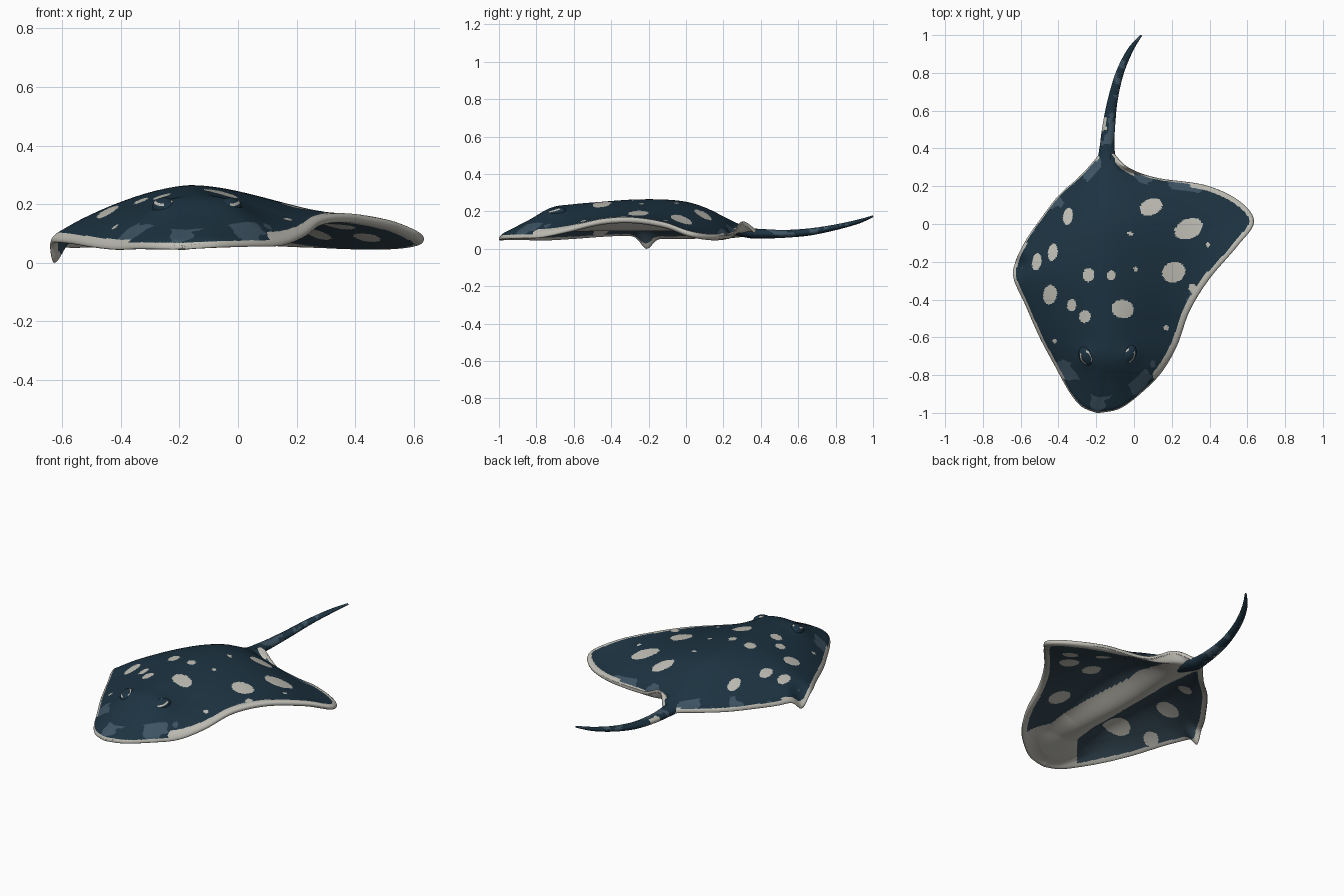
import bpy, bmesh, math
from mathutils import Vector, noise, kdtree

if "Cube" in bpy.data.objects:
    bpy.data.objects.remove(bpy.data.objects["Cube"])

# ---------- materials ----------
def mat(name, c):
    m = bpy.data.materials.new(name)
    m.diffuse_color = (*c, 1)
    m.use_nodes = True
    m.node_tree.nodes["Principled BSDF"].inputs["Base Color"].default_value = m.diffuse_color
    return m
MATS = [mat("navy skin", (0.012, 0.033, 0.053)), mat("pale cream", (0.53, 0.52, 0.465)),
        mat("mid blue", (0.048, 0.088, 0.125)), mat("under slate", (0.034, 0.064, 0.087))]
NAVY, PALE, MID, SLATE = range(4)
EYES = (("left_eye", -.25, -.70, -1), ("right_eye", -.03, -.69, 1))

# ---------- helpers ----------
def spline(pts, u):
    """Smooth curve through points, u in 0..1."""
    f = u * (len(pts) - 1)
    i = min(int(f), len(pts) - 2)
    t = f - i
    b, c = pts[i], pts[i + 1]
    a, d = pts[max(i - 1, 0)], pts[min(i + 2, len(pts) - 1)]
    return [0.5 * (2*q + (r - p)*t + (2*p - 5*q + 4*r - s)*t*t + (3*q - p - 3*r + s)*t**3)
            for p, q, r, s in zip(a, b, c, d)]

def clamp(v):
    return max(0.0, min(1.0, v))

def loft(name, rows, colour):
    """Skin a list of closed rings; colour(face centre, row, column) gives the material."""
    n = len(rows[0])
    verts = [p for r in rows for p in r]
    faces = [(i*n + j, i*n + (j+1) % n, (i+1)*n + (j+1) % n, (i+1)*n + j)
             for i in range(len(rows) - 1) for j in range(n)]
    cols = [colour((Vector(verts[f[0]]) + Vector(verts[f[2]])) / 2, k // n, k % n)
            for k, f in enumerate(faces)]
    faces += [tuple(range(n)), tuple(range((len(rows) - 1)*n, len(rows)*n))]
    cols += [cols[0], cols[-1]]
    me = bpy.data.meshes.new(name)
    me.from_pydata(verts, [], faces)
    for m in MATS:
        me.materials.append(m)
    me.polygons.foreach_set("material_index", cols)
    me.polygons.foreach_set("use_smooth", [True] * len(faces))
    bm = bmesh.new()
    bm.from_mesh(me)
    bmesh.ops.recalc_face_normals(bm, faces=bm.faces)
    bm.to_mesh(me)
    bm.free()
    ob = bpy.data.objects.new(name, me)
    bpy.context.collection.objects.link(ob)
    return ob

# ---------- body disc: stations of spine, left rim, right rim ----------
STATIONS = [
    (-.19, -1.0, .056, -.20, -1.0, .055, -.18, -1.0, .055),
    (-.17, -.93, .092, -.28, -.965, .056, -.07, -.975, .062),
    (-.15, -.83, .145, -.345, -.885, .056, .05, -.885, .065),
    (-.14, -.72, .206, -.42, -.75, .053, .15, -.78, .068),
    (-.14, -.60, .225, -.50, -.60, .062, .23, -.64, .10),
    (-.15, -.45, .238, -.575, -.43, .075, .295, -.46, .145),
    (-.16, -.28, .25, -.637, -.29, .08, .40, -.29, .155),
    (-.16, -.12, .25, -.628, -.20, .07, .545, -.12, .13),
    (-.15, .0, .238, -.575, -.09, .06, .635, .01, .085),
    (-.145, .10, .208, -.50, .02, .062, .56, .12, .065),
    (-.14, .19, .165, -.40, .15, .065, .38, .205, .065),
    (-.135, .27, .125, -.29, .25, .067, .12, .245, .075),
    (-.135, .33, .10, -.20, .35, .08, -.03, .30, .14),
    (-.14, .40, .08, -.17, .40, .075, -.11, .38, .08)]
ROWS, HALF = 330, 80
stations = [spline(STATIONS, i / ROWS) for i in range(ROWS + 1)]

# distance-to-rim lookup, used for the rounded edge and the pale border
rim = [(s[k], s[k+1], 0) for s in stations for k in (3, 6)]
for s in (stations[0], stations[-1]):
    rim += [(s[3] + (s[6]-s[3])*k/8, s[4] + (s[7]-s[4])*k/8, 0) for k in range(9)]
kd = kdtree.KDTree(len(rim))
for k, p in enumerate(rim):
    kd.insert(p, k)
kd.balance()

rows, dist = [], []
for s in stations:
    spine = s[0:3]
    top, low, dr = [], [], []
    for j in range(2*HALF + 1):
        edge = s[3:6] if j < HALF else s[6:9]
        t = (1 - abs(j - HALF) / HALF) ** 1.25
        x, y = (edge[k] + (spine[k] - edge[k]) * t for k in (0, 1))
        g = 1 - (1 - t) ** 1.6
        if j > HALF:                                 # right wing is flatter outside
            q = t ** 1.15
            g += (q*q*(3 - 2*q) - g) * clamp((spine[1] + .75) / .25)
        m = edge[2] + (spine[2] - edge[2]) * g
        d = kd.find((x, y, 0))[2] if 0 < t else 0.0
        e = clamp(d / .022)
        h = .016 * math.sqrt(1 - (1 - e) ** 2)
        # hanging left fin tip
        m -= .062 * math.exp(-((x + .63)**2 + (y + .21)**2) / .045**2)
        w = (.11 if j < HALF else .13) + .12 * clamp((-.6 - y) / .3)
        bottom = m - h - .02 * t * clamp(d / .12)
        belly = math.exp(-((x - spine[0]) / w)**2) * .9 * clamp(d / .08)
        keel = .085 - .03 * clamp((-.75 - y) / .2)
        bottom += (min(keel, bottom) - bottom) * belly
        # soft brow around each eye
        brow = sum(.012 * math.exp(-((x - a)**2 + (y - b)**2) / .06**2) for _, a, b, _ in EYES)
        top.append((x, y, m + h + brow))
        low.append((x, y, bottom))
        dr.append(d)
    rows.append(top + low[-2:0:-1])
    dist.append(dr + dr[-2:0:-1])
floor = min(p[2] for r in rows for p in r)
rows = [[(x, y, z - floor) for x, y, z in r] for r in rows]

# spots: x, y, half width, half length
TOP_SPOTS = [(.09, .09, .063, .043), (.29, -.025, .078, .052), (.21, -.255, .062, .054),
             (-.06, -.45, .059, .049), (-.24, -.27, .031, .036), (-.12, -.27, .023, .025),
             (-.35, .04, .025, .046), (-.43, -.15, .025, .046), (-.515, -.20, .024, .046),
             (-.445, -.375, .036, .052), (-.33, -.43, .024, .032), (-.26, -.49, .03, .033),
             (.31, -.34, .02, .024), (.39, -.11, .012, .012), (.01, -.24, .013, .013),
             (-.02, -.05, .013, .013), (.17, -.55, .015, .014), (-.42, -.62, .011, .011)]
LOW_SPOTS = [(-.32, -.53, .08, .065), (-.43, -.225, .062, .058), (-.50, -.45, .04, .045),
             (-.34, .03, .035, .045), (.16, -.17, .06, .05), (.345, -.14, .055, .055),
             (.13, -.48, .06, .06), (.44, -.02, .045, .045), (.27, .06, .05, .04)]

def in_spot(c, spots):
    for x, y, a, b in spots:
        dx, dy = c.x - x, c.y - y
        r = .4 if x > 0 else -.15
        u, v = dx*math.cos(r) + dy*math.sin(r), dy*math.cos(r) - dx*math.sin(r)
        if (u/a)**2 + (v/b)**2 < 1:
            return True
    return False

def blotch(c, f):
    return noise.noise(c * f + Vector((3.3, 1.7, .4))) + .45 * noise.noise(c * f * 2.7)

def skin(c, i, j):
    d = dist[i][j]
    if j < 2*HALF:                                   # back
        if c.y < -.82 or (c.x < -.2 and c.y > -.1):
            border = .006
        elif c.x > .1 and c.y < -.25:
            border = .036
        elif c.x > .3 or (-.1 < c.x < .0):
            border = .028
        else:
            border = .014 if c.x < -.1 else .01
        if d < border or in_spot(c, TOP_SPOTS):
            return PALE
        if d < (.08 if c.y < -.72 else .05) and blotch(c, 8) > (.1 if abs(c.y + .3) > .38 else .3):
            return MID
        return NAVY
    # belly stripe widening to a pale snout
    off = c.x - stations[i][0]
    left = .06 + .75 * max(0, -.72 - c.y)
    right = .115 + .05 * clamp(-.1 - c.y) + .9 * max(0, -.70 - c.y)
    if d < .03 or c.y < -.95 or -left < off < right or in_spot(c, LOW_SPOTS):
        return PALE
    return SLATE

loft("body_disc", rows, skin)

# ---------- tail: x, y, z, half width, half height ----------
TAIL = [(-.135, .22, .115, .04, .03), (-.143, .34, .085, .046, .028), (-.142, .42, .08, .038, .025),
        (-.132, .53, .08, .033, .021), (-.112, .66, .09, .026, .019), (-.075, .80, .115, .021, .015),
        (-.02, .92, .145, .015, .011), (.038, .998, .173, .005, .005)]
N = 90
path = [spline(TAIL, i / N) for i in range(N + 1)]
rings = []
for i, (x, y, z, a, b) in enumerate(path):
    p, q = path[max(i-1, 0)], path[min(i+1, N)]
    side = Vector((q[1]-p[1], p[0]-q[0], 0)).normalized()
    up = side.cross(Vector((q[0]-p[0], q[1]-p[1], q[2]-p[2]))).normalized()
    rings.append([tuple(Vector((x, y, z)) + side*a*math.cos(k*math.tau/24) + up*b*math.sin(k*math.tau/24))
                  for k in range(24)])

def tail_skin(c, i, j):
    if abs(c.y - .53) < .035 and c.x < -.146:        # pale fleck at the tail's left side
        return PALE
    return MID if c.y > .42 and blotch(c, 14) > .08 else NAVY
loft("tail", rings, tail_skin)

# ---------- eyes: low mounds with pale crescents either side ----------
for name, x, y, out in EYES:
    bm = bmesh.new()
    bmesh.ops.create_uvsphere(bm, u_segments=32, v_segments=24, radius=1)
    for f in bm.faces:
        n = f.calc_center_median().normalized()
        f.smooth = True
        band = .6 < n.z < .76 and n.x * out > -.7 and abs(n.x) > .4
        f.material_index = PALE if band else NAVY
    me = bpy.data.meshes.new(name)
    bm.to_mesh(me)
    bm.free()
    for m in MATS:
        me.materials.append(m)
    ob = bpy.data.objects.new(name, me)
    ob.location = (x, y, .187)
    ob.scale = (.04, .056, .034)
    ob.rotation_euler = (.25, .25 * out, -.4 * out)
    bpy.context.collection.objects.link(ob)
